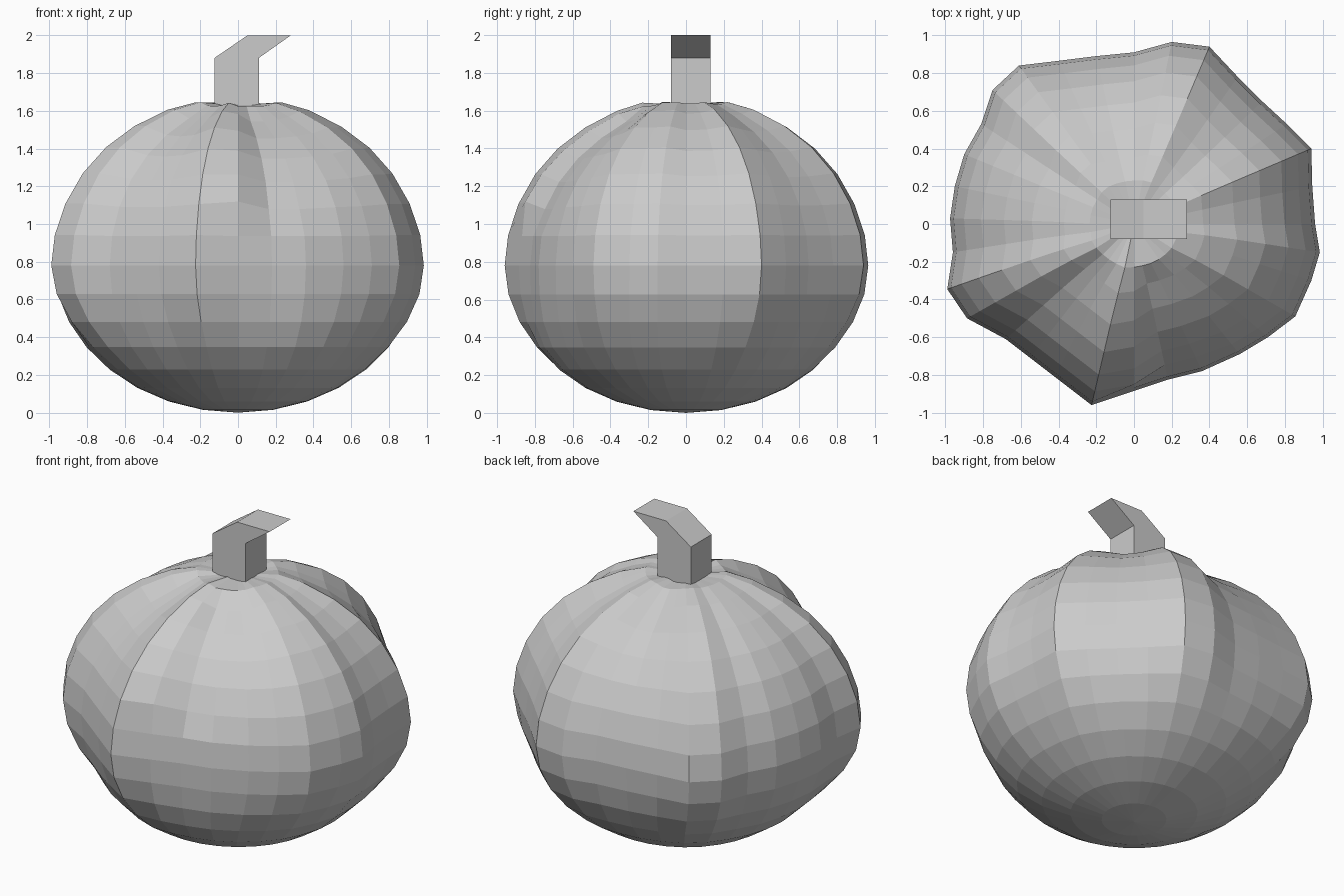
import bpy, bmesh
from math import sin, cos, pi, hypot

if "Cube" in bpy.data.objects:
    bpy.data.objects.remove(bpy.data.objects["Cube"])

SEG, RINGS = 32, 16

# Lumpy equator seen from above, one (x, y) per segment, starting at +x
OUTLINE = [
    (.96, 0), (.945, .2), (.94, .4), (.81, .53), (.68, .65), (.55, .78), (.4, .94), (.2, .965),
    (0, .91), (-.2, .89), (-.4, .865), (-.61, .84), (-.75, .71), (-.81, .53), (-.9, .37), (-.95, .2),
    (-.975, .03), (-.96, -.15), (-.99, -.345), (-.885, -.5), (-.68, -.61), (-.55, -.71),
    (-.42, -.81), (-.225, -.96), (0, -.885), (.18, -.825), (.36, -.78), (.56, -.69),
    (.71, -.6), (.855, -.49), (.94, -.3), (.985, -.15)]

# Per ring: how strongly the lobes show, how far the crown is lifted,
# and how much of that lift depends on being on a ridge
LOBE = [0, 0, 0, .05, .15, .35, .65, .9, 1, 1, 1, 1, 1, 1, .85, .3, 0]
LIFT = [0, 0, 0, 0, 0, 0, 0, 0, 0, .01, .03, .055, .075, .09, .105, .1, .06]
VARY = [.65] * 13 + [.6, .5, .2, 0]


def new_object(name, bm):
    bmesh.ops.recalc_face_normals(bm, faces=bm.faces)
    me = bpy.data.meshes.new(name)
    bm.to_mesh(me)
    bm.free()
    ob = bpy.data.objects.new(name, me)
    bpy.context.collection.objects.link(ob)
    return ob


def body_point(k, j):
    t, a = pi * k / RINGS, 2 * pi * j / SEG
    x, y = OUTLINE[j]
    ridge = max(0, min(1, (hypot(x, y) - .9) / .1))
    w, s = LOBE[k], sin(t)
    z = .78 - .78 * cos(t) + LIFT[k] * (1 - VARY[k] * (1 - ridge))
    if k == RINGS - 1:
        s *= 1.25      # wide rim around the stem
    # fold and crease on the upper front
    if 10 <= k <= 14:
        if j == 24:
            s *= 1.04
            z += .03
        elif j in (25, 26):
            s *= .98
            z -= .01
    return (s * (.96 * cos(a) * (1 - w) + x * w),
            s * (.96 * sin(a) * (1 - w) + y * w), z)


# Body: faceted sphere with irregular lobes and a sunken crown
bm = bmesh.new()
bottom = bm.verts.new((0, 0, 0))
rings = [[bm.verts.new(body_point(k, j)) for j in range(SEG)] for k in range(1, RINGS)]
top = bm.verts.new((0, 0, 1.63))
for j in range(SEG):
    n = (j + 1) % SEG
    bm.faces.new((bottom, rings[0][n], rings[0][j]))
    for lo, hi in zip(rings, rings[1:]):
        bm.faces.new((lo[j], lo[n], hi[n], hi[j]))
    bm.faces.new((rings[-1][j], rings[-1][n], top))
new_object("pumpkin_body", bm)

# Stem: square post whose upper section leans to the right
bm = bmesh.new()
sections = []
for x0, x1, z in ((-.125, .11, 1.57), (-.125, .11, 1.88), (.05, .28, 2.0)):
    sections.append([bm.verts.new((x, y, z)) for x, y in
                     ((x0, -.08), (x1, -.08), (x1, .13), (x0, .13))])
for lo, hi in zip(sections, sections[1:]):
    for i in range(4):
        n = (i + 1) % 4
        bm.faces.new((lo[i], lo[n], hi[n], hi[i]))
bm.faces.new(sections[0][::-1])
bm.faces.new(sections[-1])
new_object("stem", bm)
